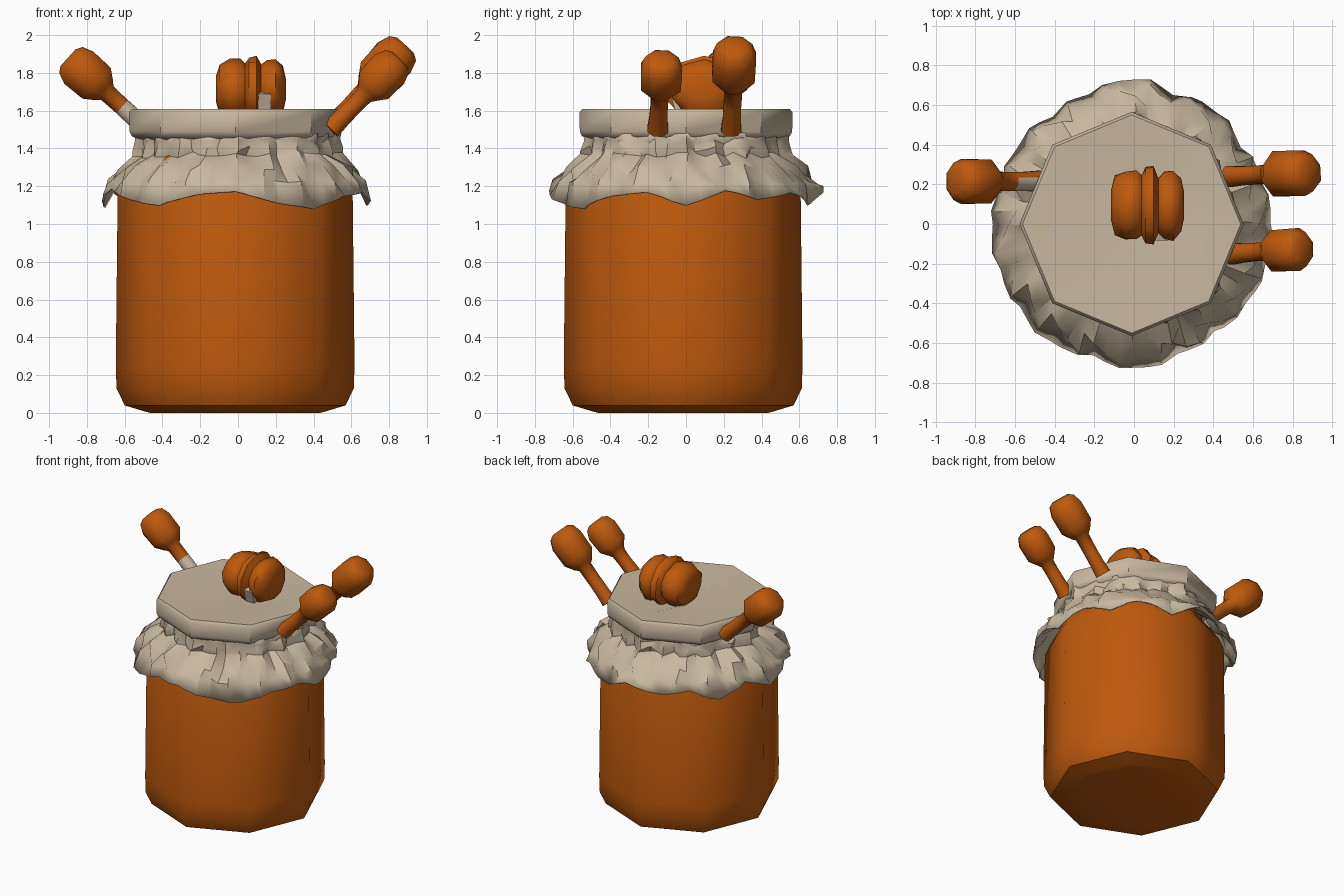
import bpy, bmesh, math, random
from mathutils import Vector, Matrix

if "Cube" in bpy.data.objects:
    bpy.data.objects.remove(bpy.data.objects["Cube"])

random.seed(4)


def material(name, col):
    m = bpy.data.materials.new(name)
    m.diffuse_color = (*col, 1)
    m.use_nodes = True
    m.node_tree.nodes["Principled BSDF"].inputs["Base Color"].default_value = m.diffuse_color
    return m


ORANGE = material("honey orange", (0.512, 0.1, 0.004))
CLOTH = material("beige cloth", (0.575, 0.478, 0.345))


def finish(bm, name, mats, angle=40):
    bmesh.ops.recalc_face_normals(bm, faces=bm.faces)
    me = bpy.data.meshes.new(name)
    bm.to_mesh(me)
    bm.free()
    for m in mats:
        me.materials.append(m)
    ob = bpy.data.objects.new(name, me)
    bpy.context.collection.objects.link(ob)
    bpy.ops.object.select_all(action='DESELECT')
    ob.select_set(True)
    bpy.context.view_layer.objects.active = ob
    bpy.ops.object.shade_smooth_by_angle(angle=math.radians(angle))
    return ob


def rings(count, sides, point, caps=True):
    """Skin a stack of rings; point(i, j, angle) gives each position."""
    bm = bmesh.new()
    rows = [[bm.verts.new(point(i, j, 2 * math.pi * j / sides)) for j in range(sides)]
            for i in range(count)]
    for a, b in zip(rows, rows[1:]):
        for j in range(sides):
            k = (j + 1) % sides
            bm.faces.new((a[j], a[k], b[k], b[j]))
    if caps:
        bm.faces.new(rows[0][::-1])
        bm.faces.new(rows[-1])
    return bm


def lathe(profile, sides, matrix=Matrix(), jitter=0.0, turn=0.0):
    def point(i, j, a):
        r, z = profile[i]
        r *= 1 + random.uniform(-jitter, jitter)
        return matrix @ Vector((r * math.cos(a + turn), r * math.sin(a + turn), z))
    return rings(len(profile), sides, point)


# Jar body: eight sides with a rounded foot and a shoulder under the cloth
body = [(0.45, 0), (0.48, 0.008), (0.585, 0.04), (0.628, 0.13), (0.632, 0.25),
        (0.622, 1.17), (0.59, 1.25), (0.52, 1.345), (0.47, 1.38), (0.47, 1.45)]
finish(lathe(body, 8, Matrix.Translation((-0.015, -0.015, 0))), "jar_body", [ORANGE], 47)

# Cloth-covered lid, with shallow folds on top
lid = [(0.50, 1.44), (0.55, 1.465), (0.562, 1.49), (0.565, 1.59), (0.55, 1.608),
       (0.38, 1.606), (0.18, 1.60)]
bm = lathe(lid, 8, Matrix.Translation((-0.012, 0, 0)))
for v in bm.verts:
    if v.co.z > 1.595 and math.hypot(v.co.x, v.co.y) < 0.45:
        v.co.z += random.uniform(-0.03, 0.004)
finish(bm, "lid_cover", [CLOTH])

# Gathered neck and ruffled skirt: hem radius follows a coarse outline
HEM_R = [0.70, 0.68, 0.67, 0.71, 0.69, 0.735, 0.70, 0.69, 0.71, 0.70,
         0.72, 0.72, 0.72, 0.735, 0.70, 0.735, 0.70, 0.68, 0.70, 0.70]
HEM_Z = [1.10, 1.18, 1.13, 1.17, 1.10, 1.20, 1.14, 1.17, 1.10, 1.19,
         1.09, 1.19, 1.13, 1.10, 1.16, 1.175, 1.11, 1.08, 1.15, 1.17]
N = 60
# radius, height, pleat depth
SKIRT = [(0.54, 1.48, 0.006), (0.53, 1.44, 0.012), (0.545, 1.40, 0.018),
         (0.54, 1.365, 0.022), (0.60, 1.30, 0.034), (0.665, 1.225, 0.03)]


def table(tab, j):
    t = j * len(tab) / N
    i = int(t)
    f = t - i
    return tab[i] * (1 - f) + tab[(i + 1) % len(tab)] * f


def octagon(a):
    """Radius factor of an eight-sided outline with corners on the axes."""
    s = math.pi / 4
    return math.cos(s / 2) / math.cos(a % s - s / 2)


def skirt_point(i, j, a):
    pleat = (1, -0.8, 0.1)[(j + (i > 4)) % 3]
    if i < len(SKIRT):
        r, z, amp = SKIRT[i]
        z += random.uniform(-0.018, 0.018) if i else 0
        if i > 3:
            r *= 0.6 + 0.4 * table(HEM_R, j) / 0.71
        else:
            r *= octagon(a)
    else:
        r, z, amp = table(HEM_R, j), table(HEM_Z, j), 0.01
    r += amp * pleat + random.uniform(-0.4, 0.4) * amp
    a += random.uniform(-0.02, 0.02)
    return Vector((r * math.cos(a), r * math.sin(a), z))


skirt = finish(rings(len(SKIRT) + 1, N, skirt_point, caps=False), "cloth_skirt", [CLOTH], 35)
mod = skirt.modifiers.new("thickness", 'SOLIDIFY')
mod.thickness = 0.01
mod.offset = -1


# Dippers leaning out of the lid
def dipper(name, start, head, r, h, cloth_wrap=False):
    start, head = Vector(start), Vector(head)
    d = head - start
    L = d.length
    # local z runs along the stick, local y stays on world y
    zax = d.normalized()
    xax = Vector((0, 1, 0)).cross(zax).normalized()
    yax = zax.cross(xax)
    mat = Matrix((xax, yax, zax)).transposed().to_4x4()
    mat.translation = start
    prof = [(0.058, 0.0), (0.052, 0.08), (0.05, 0.18), (0.052, L - h - 0.01),
            (r * 0.68, L - h + 0.015), (r * 1.05, L - h * 0.5), (r * 1.08, L + h * 0.42),
            (r * 0.88, L + h * 0.85), (r * 0.55, L + h)]
    bm = lathe(prof, 8, mat, jitter=0.03, turn=math.pi / 8)
    if cloth_wrap:  # lower front of this stick is wrapped in cloth
        bmesh.ops.recalc_face_normals(bm, faces=bm.faces)
        for f in bm.faces:
            c = f.calc_center_median()
            if (c - start).dot(zax) < 0.19 and f.normal.y < 0.3:
                f.material_index = 1
    finish(bm, name, [ORANGE, CLOTH], 50)


dipper("dipper_back_right", (0.48, 0.24, 1.50), (0.785, 0.255, 1.835), 0.116, 0.15)
dipper("dipper_front_right", (0.49, -0.15, 1.50), (0.765, -0.132, 1.78), 0.107, 0.13)
dipper("dipper_left", (-0.48, 0.215, 1.50), (-0.80, 0.215, 1.79), 0.113, 0.135, True)

# Ridged knob lying along x on the lid
knob = [(0.07, -0.185), (0.14, -0.165), (0.168, -0.11), (0.165, -0.055), (0.145, -0.03),
        (0.182, -0.01), (0.185, 0.03), (0.135, 0.055), (0.165, 0.085), (0.168, 0.13),
        (0.13, 0.17), (0.06, 0.185)]
kmat = (Matrix.Translation((0.068, 0.095, 1.715)) @ Matrix.Diagonal((1, 1.08, 0.95, 1))
        @ Matrix.Rotation(math.pi / 2, 4, 'Y'))
finish(lathe(knob, 10, kmat, jitter=0.05), "ridged_knob", [ORANGE], 50)

# Small cloth fold poking out in front of the knob
bm = bmesh.new()
bmesh.ops.create_cube(bm, size=1, matrix=Matrix.Translation((0.14, -0.035, 1.65))
                      @ Matrix.Rotation(0.3, 4, 'X') @ Matrix.Diagonal((0.07, 0.07, 0.1, 1)))
finish(bm, "knob_cloth_fold", [CLOTH])
